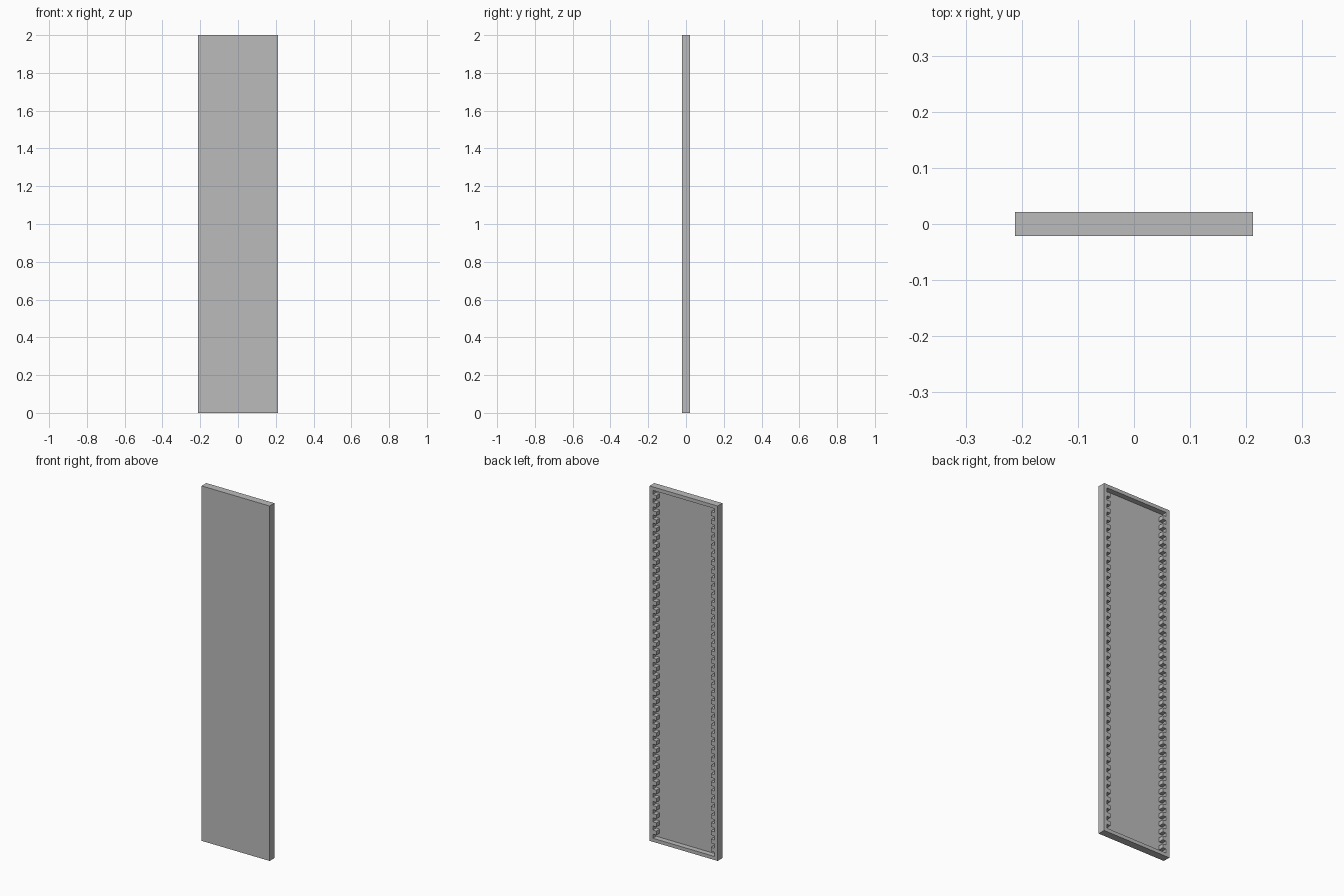
import bpy
import bmesh

old = bpy.data.objects.get("Cube")
if old:
    bpy.data.objects.remove(old, do_unlink=True)

HALF_W, HALF_D, HEIGHT = 0.212, 0.021, 2.0
RIM, TOOTH = 0.02, 0.022      # border width, tooth length
FLOOR_Y = -0.009              # inner face of the front sheet
TEETH = 42

grey = bpy.data.materials.new("panel grey")
grey.use_nodes = True
colour = (0.5, 0.5, 0.5, 1)
grey.diffuse_color = colour
grey.node_tree.nodes["Principled BSDF"].inputs["Base Color"].default_value = colour


def extrude_outline(name, points, y0, y1):
    """Solid made from an x-z outline, running from y0 to y1."""
    bm = bmesh.new()
    face = bm.faces.new([bm.verts.new((x, y0, z)) for x, z in points])
    grown = bmesh.ops.extrude_face_region(bm, geom=[face])["geom"]
    verts = [v for v in grown if isinstance(v, bmesh.types.BMVert)]
    bmesh.ops.translate(bm, verts=verts, vec=(0, y1 - y0, 0))
    bmesh.ops.recalc_face_normals(bm, faces=bm.faces)
    mesh = bpy.data.meshes.new(name)
    bm.to_mesh(mesh)
    bm.free()
    mesh.materials.append(grey)
    obj = bpy.data.objects.new(name, mesh)
    bpy.context.collection.objects.link(obj)
    return obj


# Solid panel
panel = extrude_outline("shelf_panel",
                        [(-HALF_W, 0), (HALF_W, 0), (HALF_W, HEIGHT), (-HALF_W, HEIGHT)],
                        -HALF_D, HALF_D)

# Recess outline: square teeth up both long sides
outer, inner = HALF_W - RIM, HALF_W - RIM - TOOTH
low, high = RIM, HEIGHT - RIM
step = (high - low) / (2 * TEETH + 1)
side = []
for i in range(2 * TEETH + 1):
    x = inner if i % 2 else outer
    side += [(x, low + i * step), (x, low + (i + 1) * step)]
outline = side + [(-x, z) for x, z in reversed(side)]
cutter = extrude_outline("recess_cutter", outline, FLOOR_Y, HALF_D + 0.05)

# Cut the recess into the back
cut = panel.modifiers.new("recess", "BOOLEAN")
cut.operation = "DIFFERENCE"
cut.solver = "EXACT"
cut.object = cutter
cutter.hide_render = True
cutter.hide_viewport = True
